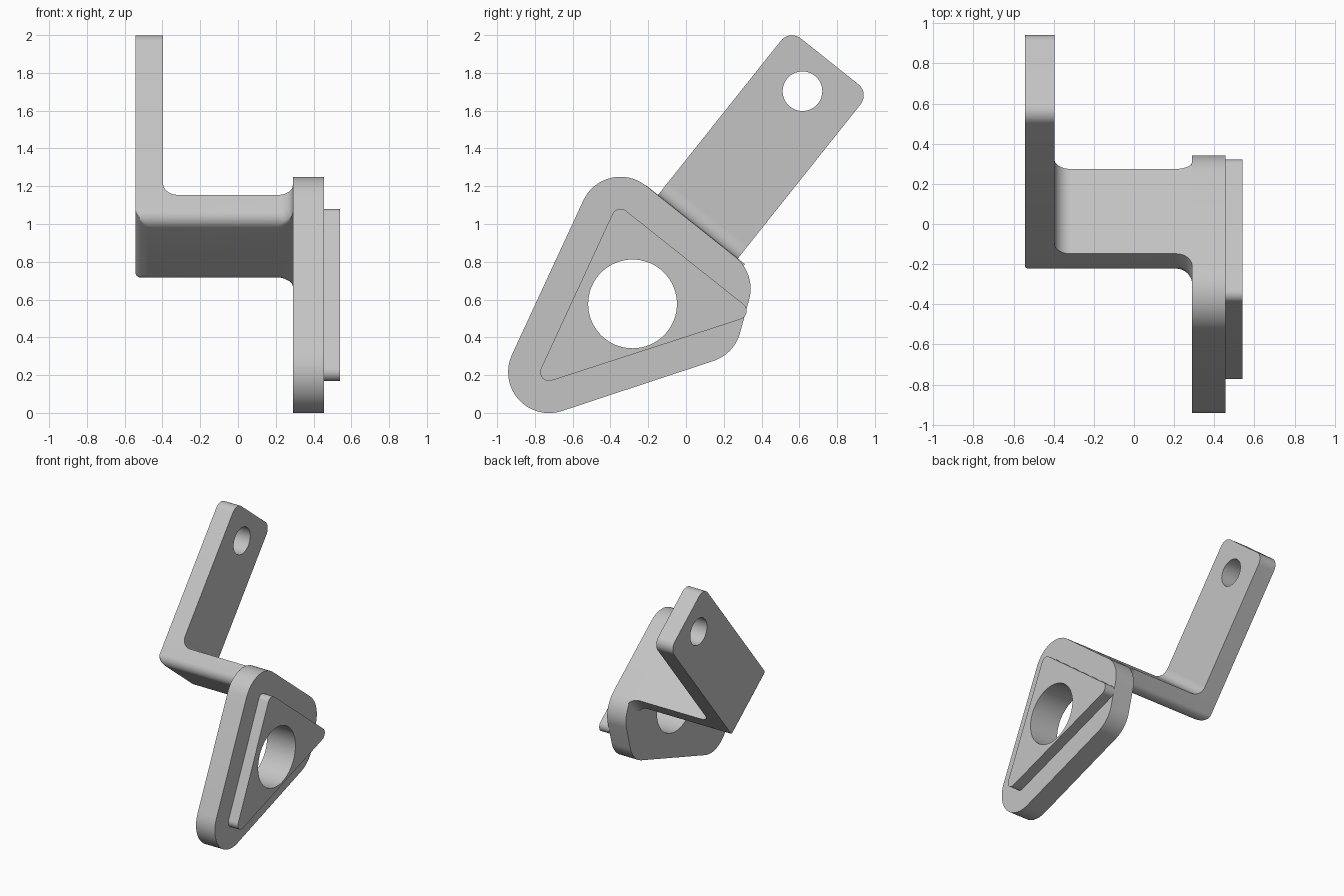
import bpy, bmesh
from math import pi, sin, cos, atan2, sqrt
from mathutils import Vector

cube = bpy.data.objects.get("Cube")
if cube:
    bpy.data.objects.remove(cube, do_unlink=True)

grey = bpy.data.materials.new("plain_grey")
grey.use_nodes = True
grey.diffuse_color = (0.55, 0.55, 0.55, 1)
grey.node_tree.nodes["Principled BSDF"].inputs["Base Color"].default_value = grey.diffuse_color

# Slanted frame of the arm: origin, direction across and direction along, in (y, z)
ORIGIN = Vector((-0.148, 1.154))
ACROSS = Vector((0.782, -0.623))
ALONG = Vector((0.623, 0.782))
WIDTH = 0.54
DEPTH = 0.165
ARM_OUT, ARM_IN = -0.543, -0.397
PLATE_BACK, PLATE_FRONT, BOSS_FRONT = 0.29, 0.455, 0.54
FILLET, ROUND = 0.08, 0.07


def slant(w, a):
    return ORIGIN + ACROSS * w + ALONG * a


def arc(centre, r, start, end, steps=12):
    return [Vector((centre[0] + r * cos(start + (end - start) * i / steps),
                    centre[1] + r * sin(start + (end - start) * i / steps)))
            for i in range(steps + 1)]


def rounded_hull(centres, r):
    """Outline around equal circles listed counter-clockwise."""
    points = []
    n = len(centres)
    for i, c in enumerate(centres):
        before, after = centres[i - 1], centres[(i + 1) % n]
        start = atan2(c[1] - before[1], c[0] - before[0]) - pi / 2
        end = atan2(after[1] - c[1], after[0] - c[0]) - pi / 2
        while end < start:
            end += 2 * pi
        points += arc(c, r, start, end, 16)
    return points


def finish(name, bm):
    bmesh.ops.remove_doubles(bm, verts=bm.verts, dist=0.0002)
    bmesh.ops.recalc_face_normals(bm, faces=bm.faces)
    mesh = bpy.data.meshes.new(name)
    bm.to_mesh(mesh)
    bm.free()
    mesh.materials.append(grey)
    obj = bpy.data.objects.new(name, mesh)
    bpy.context.collection.objects.link(obj)
    bpy.ops.object.select_all(action='DESELECT')
    obj.select_set(True)
    bpy.context.view_layer.objects.active = obj
    bpy.ops.object.shade_smooth_by_angle(angle=pi / 6)
    return obj


def slab(name, loops, x0, x1):
    """Outline with holes, given in (y, z), extruded along x."""
    bm = bmesh.new()
    edges = []
    for loop in loops:
        verts = [bm.verts.new((x0, p[0], p[1])) for p in loop]
        edges += [bm.edges.new((verts[i - 1], verts[i])) for i in range(len(verts))]
    bmesh.ops.triangle_fill(bm, edges=edges, use_beauty=True, normal=(1, 0, 0))
    grown = bmesh.ops.extrude_face_region(bm, geom=bm.faces[:], use_keep_orig=True)
    moved = [v for v in grown["geom"] if isinstance(v, bmesh.types.BMVert)]
    bmesh.ops.translate(bm, verts=moved, vec=(x1 - x0, 0, 0))
    return finish(name, bm)


def loft(name, sections):
    """Skin over equal rings of 3D points, capped at both ends."""
    bm = bmesh.new()
    rings = [[bm.verts.new(p) for p in s] for s in sections]
    for a, b in zip(rings, rings[1:]):
        for i in range(len(a)):
            bm.faces.new((a[i - 1], a[i], b[i], b[i - 1]))
    bm.faces.new(rings[0])
    bm.faces.new(rings[-1])
    return finish(name, bm)


# Mounting plate and raised triangular boss, sharing one bore
low, high = (-0.725, 0.216), (-0.347, 1.033)
bore = arc((-0.283, 0.577), 0.235, 0, 2 * pi, 64)[:-1]
plate = rounded_hull([low, (0.077, 0.481), (0.125, 0.657), high], 0.217)
slab("mounting_plate", [plate, bore], PLATE_BACK, PLATE_FRONT)
boss = rounded_hull([low, (0.274, 0.54), high], 0.047)
slab("triangular_boss", [boss, bore], PLATE_FRONT, BOSS_FRONT)

# Arm with rounded tip and pin hole
tip, r = 1.119, 0.075
arm = [Vector((0, 0)), Vector((WIDTH, 0))]
arm += arc((WIDTH - r, tip - r), r, 0, pi / 2) + arc((r, tip - r), r, pi / 2, pi)
pin = arc((0.256, 0.906), 0.105, 0, 2 * pi, 48)[:-1]
slab("arm", [[slant(*p) for p in arm], [slant(*p) for p in pin]], ARM_OUT, ARM_IN)


# Web joining arm and plate, rounded below and flared into the plate
def web_section(x, flare, rise):
    rad = ROUND + flare
    far = WIDTH + flare * 0.6
    ring = [Vector((far, 0)), Vector((-flare, 0))]
    ring += arc((ROUND, ROUND - DEPTH), rad, pi, 1.5 * pi)
    ring += arc((far - rad, ROUND - DEPTH), rad, 1.5 * pi, 2 * pi)
    return [(x, *slant(p.x, max(p.y, rise - DEPTH))) for p in ring]


sections = []
for i in range(11):
    t = i / 10 * pi / 2
    sections.append(web_section(ARM_OUT + ROUND * (1 - cos(t)), 0, ROUND * (1 - sin(t))))
for i in range(11):
    t = i / 10 * pi / 2
    sections.append(web_section(PLATE_BACK - FILLET * (1 - sin(t)), FILLET * (1 - cos(t)), 0))
loft("web", sections)

# Concave fillet inside the bend
corner = [Vector((ARM_IN, 0))] + arc((ARM_IN + FILLET, FILLET), FILLET, pi, 1.5 * pi)
loft("bend_fillet", [[(p.x, *slant(w, p.y)) for p in corner] for w in (0, WIDTH)])
